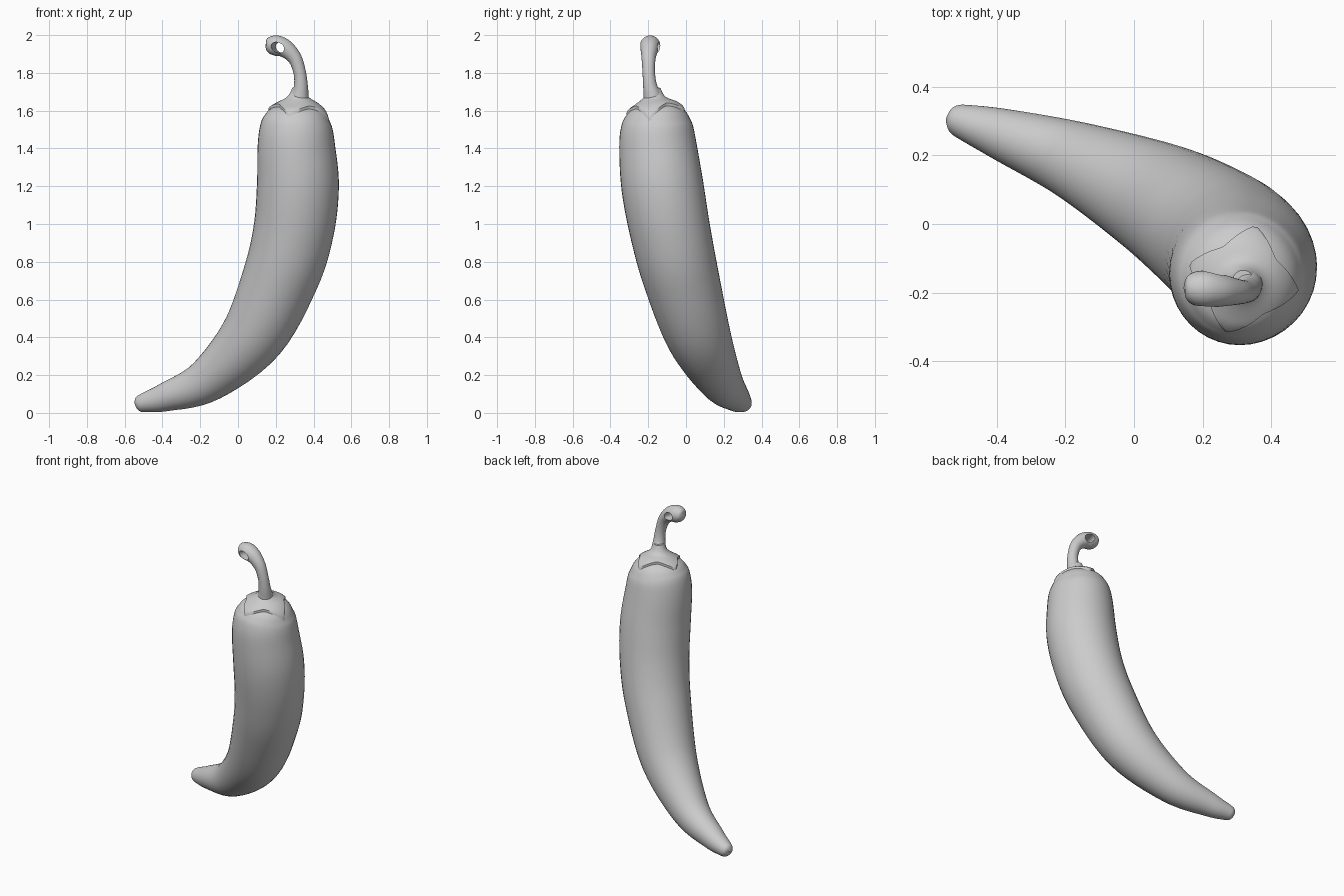
import bpy, bmesh, math
from mathutils import Vector
from mathutils.bvhtree import BVHTree

if "Cube" in bpy.data.objects:
    bpy.data.objects.remove(bpy.data.objects["Cube"])


def spline(points, steps):
    """Smooth curve through (x, y, z, radius) points."""
    p = [Vector(q) for q in points]
    p = [2 * p[0] - p[1]] + p + [2 * p[-1] - p[-2]]
    out = []
    for i in range(1, len(p) - 2):
        a, b, c, d = p[i - 1:i + 3]
        for k in range(steps):
            t = k / steps
            out.append(0.5 * (2 * b + (c - a) * t + (2 * a - 5 * b + 4 * c - d) * t * t
                              + (3 * b - a - 3 * c + d) * t ** 3))
    out.append(p[-2])
    return out


def finish(bm, name):
    bmesh.ops.recalc_face_normals(bm, faces=bm.faces)
    me = bpy.data.meshes.new(name)
    bm.to_mesh(me)
    ob = bpy.data.objects.new(name, me)
    bpy.context.collection.objects.link(ob)
    return ob


def smooth(ob, angle=40):
    bpy.ops.object.select_all(action='DESELECT')
    ob.select_set(True)
    bpy.context.view_layer.objects.active = ob
    bpy.ops.object.shade_smooth_by_angle(angle=math.radians(angle))


def bridge(bm, rings):
    for r, s in zip(rings, rings[1:]):
        n = len(r)
        for j in range(n):
            bm.faces.new((r[j], r[(j + 1) % n], s[(j + 1) % n], s[j]))


def tube(points, steps, sides):
    """Swept round body with varying radius and closed ends."""
    bm = bmesh.new()
    pts = spline(points, steps)
    pos = [q.to_3d() for q in pts]
    rings, side = [], Vector((0, 1, 0))
    for i, q in enumerate(pts):
        tan = (pos[min(i + 1, len(pos) - 1)] - pos[max(i - 1, 0)]).normalized()
        side = (side - tan * side.dot(tan)).normalized()
        up = tan.cross(side)
        r = max(q[3], 0.004)
        rings.append([bm.verts.new(pos[i] + r * (math.cos(a) * side + math.sin(a) * up))
                      for a in (2 * math.pi * j / sides for j in range(sides))])
    bridge(bm, rings)
    bm.faces.new(rings[0])
    bm.faces.new(rings[-1])
    bmesh.ops.recalc_face_normals(bm, faces=bm.faces)
    return bm


# Curved pepper body, crown to tip
body_bm = tube([
    (.31, -.16, 1.645, 0), (.31, -.16, 1.637, .08), (.31, -.158, 1.61, .135),
    (.309, -.156, 1.57, .168), (.307, -.154, 1.51, .192), (.309, -.148, 1.4, .206),
    (.317, -.125, 1.2, .217), (.295, -.085, .97, .213), (.23, -.03, .73, .202),
    (.08, .065, .41, .172), (-.16, .18, .175, .118), (-.38, .26, .085, .077),
    (-.49, .296, .056, .053), (-.525, .307, .050, .041), (-.54, .311, .047, .022),
    (-.543, .312, .046, 0)], 6, 40)
tree = BVHTree.FromBMesh(body_bm)
smooth(finish(body_bm, "pepper_body"), 60)

# Four-pointed calyx draped over the crown, flaring up into the stem
centre = Vector((.318, -.165, 0))
tips = [(-10, .165), (77, .165), (163, .165), (252, .160)]


def star_radius(deg):
    for (a, ra), (b, rb) in zip(tips, tips[1:] + [(350, .165)]):
        if a <= deg <= b:
            t = (deg - a) / (b - a)
            edge = abs(2 * t - 1) ** 1.5
            return .115 + (ra + (rb - ra) * t - .115) * edge


bm = bmesh.new()
rings, n, sides = [], 16, 72
for i in range(n + 2):
    ring = []
    for j in range(sides):
        deg = -10 + 360 * j / sides
        a = math.radians(deg)
        t = min(i / n, 1)
        r = .03 + (star_radius(deg) - .03) * t
        x, y = centre.x + r * math.cos(a), centre.y + r * math.sin(a)
        hit = tree.ray_cast(Vector((x, y, 2)), Vector((0, 0, -1)))[0]
        lift = .014 + .065 * math.exp(-((r - .03) / .022))
        if i > n:
            lift = -.012
        ring.append(bm.verts.new((x, y, (hit.z if hit else 1.5) + lift)))
    rings.append(ring)
bridge(bm, rings)
bm.faces.new(rings[0])
smooth(finish(bm, "calyx"), 50)

# Bent stem with a thick end
stem = finish(tube([
    (.32, -.168, 1.63, .055), (.328, -.178, 1.68, .047), (.333, -.19, 1.73, .037),
    (.327, -.197, 1.8, .033), (.302, -.198, 1.875, .037), (.255, -.194, 1.925, .047),
    (.21, -.19, 1.943, .054), (.172, -.187, 1.946, .047), (.152, -.186, 1.945, .030),
    (.145, -.186, 1.945, 0)], 6, 28), "stem")

# Slanted hole through the stem end
bpy.ops.mesh.primitive_cylinder_add(vertices=20, radius=1, depth=.4,
                                    location=(.222, -.19, 1.934),
                                    rotation=(math.radians(90), math.radians(25), math.radians(-14)))
cutter = bpy.context.object
cutter.name = "hole_cutter"
cutter.scale = (.036, .027, 1)
cutter.hide_render = True
cut = stem.modifiers.new("hole", 'BOOLEAN')
cut.operation, cut.solver, cut.object = 'DIFFERENCE', 'EXACT', cutter
bpy.context.view_layer.objects.active = stem
bpy.ops.object.modifier_apply(modifier="hole")
bpy.data.objects.remove(cutter)
smooth(stem, 45)
